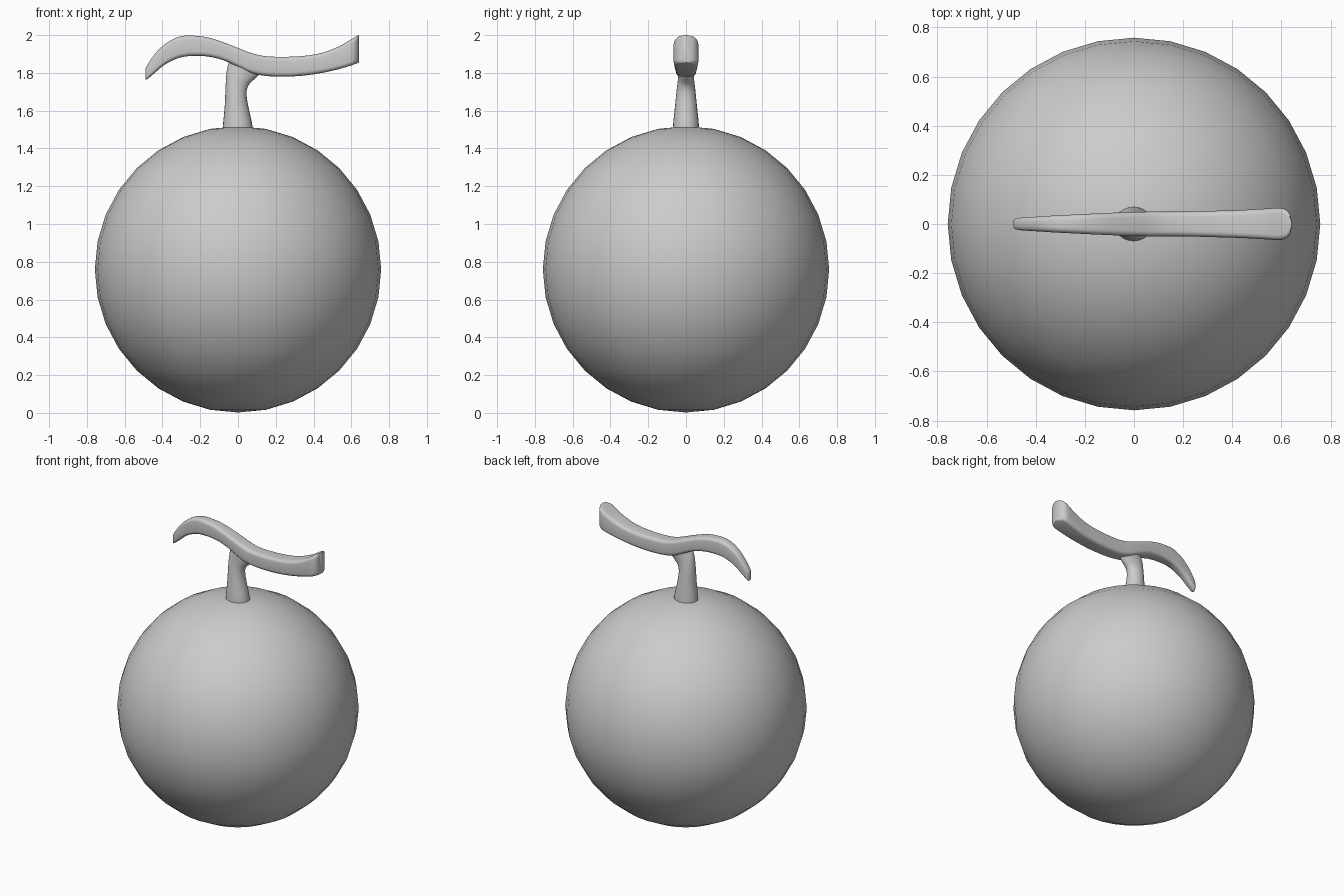
import bpy, bmesh, math

if "Cube" in bpy.data.objects:
    bpy.data.objects.remove(bpy.data.objects["Cube"])


def loft(name, rings):
    """Skin a list of equal-length closed rings and cap both ends."""
    bm = bmesh.new()
    rows = [[bm.verts.new(p) for p in ring] for ring in rings]
    n = len(rows[0])
    for a, b in zip(rows, rows[1:]):
        for i in range(n):
            j = (i + 1) % n
            bm.faces.new((a[i], a[j], b[j], b[i]))
    bm.faces.new(rows[0])
    bm.faces.new(rows[-1])
    bmesh.ops.recalc_face_normals(bm, faces=bm.faces)
    mesh = bpy.data.meshes.new(name)
    bm.to_mesh(mesh)
    bm.free()
    obj = bpy.data.objects.new(name, mesh)
    bpy.context.collection.objects.link(obj)
    bpy.ops.object.select_all(action='DESELECT')
    obj.select_set(True)
    bpy.context.view_layer.objects.active = obj
    bpy.ops.object.shade_smooth_by_angle(angle=math.radians(40))
    return obj


def smooth_stations(pts, steps):
    """Catmull-Rom interpolation through the station tuples."""
    p = [pts[0]] + pts + [pts[-1]]
    out = []
    for k in range(1, len(p) - 2):
        for s in range(steps):
            t = s / steps
            out.append(tuple(
                0.5 * (2 * b + (c - a) * t + (2 * a - 5 * b + 4 * c - d) * t * t
                       + (3 * b - a - 3 * c + d) * t ** 3)
                for a, b, c, d in zip(p[k - 1], p[k], p[k + 1], p[k + 2])))
    return out + [pts[-1]]


def rounded_section(x, top, bottom, half):
    """Rounded rectangle in the y-z plane."""
    h = (top - bottom) / 2
    r = min(0.022, half * 0.8, h * 0.8)
    ring = []
    for q, (sy, sz) in enumerate([(1, 1), (-1, 1), (-1, -1), (1, -1)]):
        for s in range(5):
            a = math.radians(90 * q + 22.5 * s)
            ring.append((x, sy * (half - r) + r * math.cos(a),
                         (top + bottom) / 2 + sz * (h - r) + r * math.sin(a)))
    return ring


# Round body
bpy.ops.mesh.primitive_uv_sphere_add(segments=32, ring_count=16, radius=0.758,
                                     location=(0, 0, 0.76))
bpy.context.object.name = "round_body"
bpy.ops.object.shade_smooth()

# Stem: left x, right x, half depth, left z, right z (top flares to the right)
stem = [(-0.082, 0.080, 0.070, 1.49, 1.49), (-0.078, 0.073, 0.067, 1.54, 1.54),
        (-0.070, 0.055, 0.058, 1.63, 1.62), (-0.066, 0.045, 0.050, 1.72, 1.69),
        (-0.062, 0.056, 0.043, 1.79, 1.735), (-0.056, 0.085, 0.040, 1.83, 1.765),
        (-0.045, 0.120, 0.040, 1.87, 1.80)]
rings = []
for l, r, d, zl, zr in smooth_stations(stem, 3):
    ring = []
    for i in range(24):
        c, s = math.cos(i * math.tau / 24), math.sin(i * math.tau / 24)
        ring.append(((l + r) / 2 + (r - l) / 2 * c, d * s,
                     (zl + zr) / 2 + (zr - zl) / 2 * c))
    rings.append(ring)
loft("stem", rings)

# Wavy crossbar: x, top z, bottom z, half width
bar = [(-0.490, 1.822, 1.765, 0.013), (-0.480, 1.842, 1.767, 0.022),
       (-0.440, 1.900, 1.800, 0.027), (-0.390, 1.950, 1.842, 0.030),
       (-0.330, 1.985, 1.873, 0.034), (-0.270, 1.998, 1.888, 0.037),
       (-0.170, 1.990, 1.888, 0.042), (-0.080, 1.963, 1.868, 0.046),
       (0.000, 1.932, 1.832, 0.049), (0.070, 1.905, 1.800, 0.050),
       (0.140, 1.889, 1.785, 0.050), (0.230, 1.885, 1.780, 0.051),
       (0.340, 1.889, 1.785, 0.054), (0.440, 1.905, 1.799, 0.057),
       (0.530, 1.938, 1.819, 0.062), (0.595, 1.975, 1.838, 0.065),
       (0.620, 1.990, 1.847, 0.057), (0.635, 1.998, 1.852, 0.040),
       (0.640, 2.000, 1.855, 0.020)]
loft("wavy_crossbar", [rounded_section(*s) for s in smooth_stations(bar, 3)])
